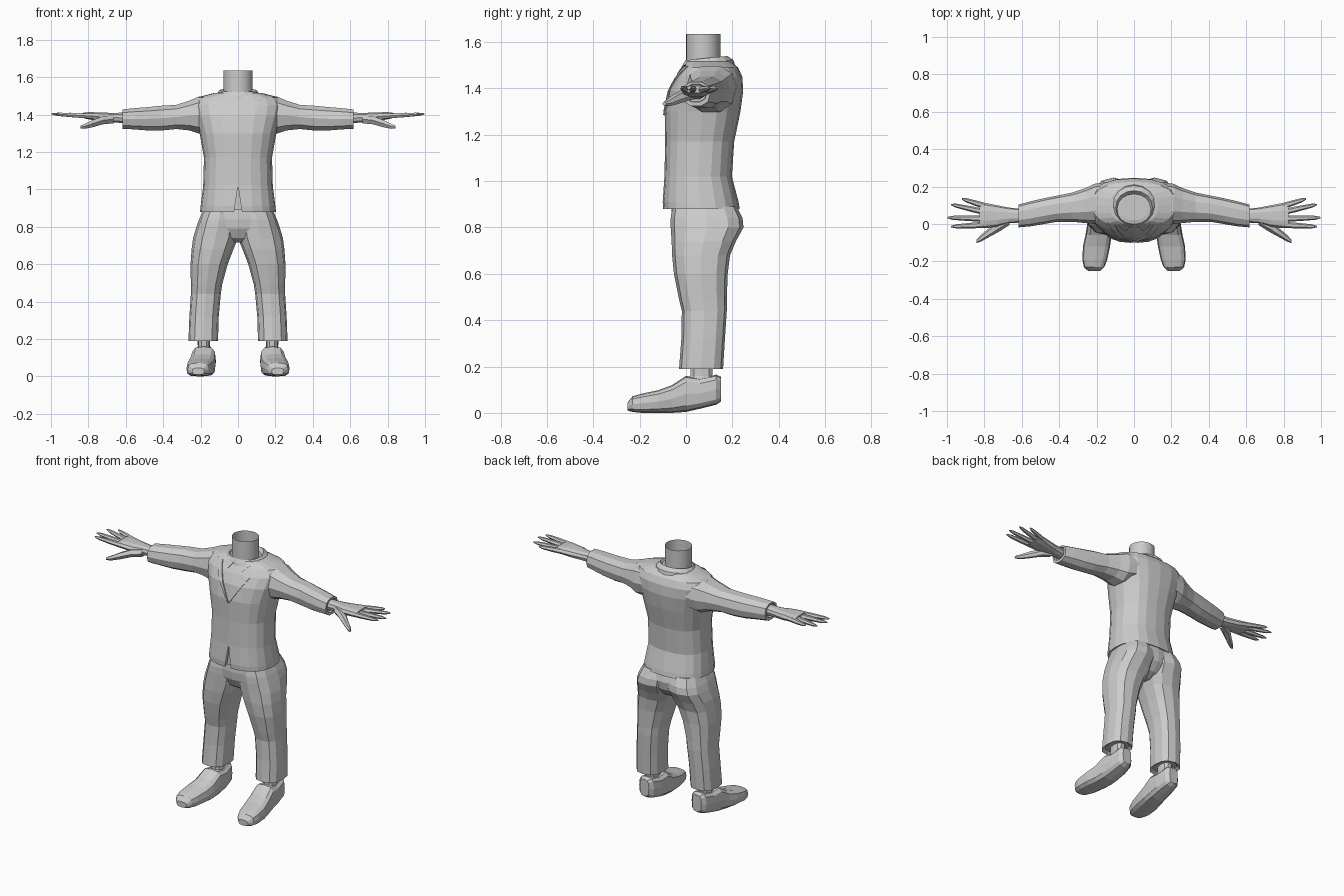
import bpy, bmesh, math
from mathutils import Vector
from mathutils.bvhtree import BVHTree

grey = bpy.data.materials.new("plain grey")
grey.diffuse_color = (0.6, 0.6, 0.6, 1)


def finish(name, bm, mirror=False):
    bmesh.ops.recalc_face_normals(bm, faces=bm.faces)
    me = bpy.data.meshes.new(name)
    bm.to_mesh(me)
    bm.free()
    me.materials.append(grey)
    ob = bpy.data.objects.new(name, me)
    bpy.context.collection.objects.link(ob)
    if mirror:
        ob.modifiers.new("Mirror", 'MIRROR').use_mirror_merge = False
    return ob


def loft(bm, axis, rings, n=12, p=0.8, caps=True, tilt=0.0):
    """Rings are (position, a0, a1, b0, b1) bounds of rounded-box sections."""
    loops = []
    for pos, a0, a1, b0, b1 in rings:
        loop = []
        for k in range(n):
            t = 2 * math.pi * k / n
            c, s = math.cos(t), math.sin(t)
            a = (a0 + a1) / 2 + (a1 - a0) / 2 * math.copysign(abs(c) ** p, c)
            b = (b0 + b1) / 2 + (b1 - b0) / 2 * math.copysign(abs(s) ** p, s)
            co = {'x': (pos, a, b), 'y': (a, pos, b),
                  'z': (a, b, pos + tilt * (b - 0.08))}[axis]
            loop.append(bm.verts.new(co))
        loops.append(loop)
    for lo, hi in zip(loops, loops[1:]):
        for k in range(n):
            j = (k + 1) % n
            bm.faces.new((lo[k], lo[j], hi[j], hi[k]))
    if caps:
        bm.faces.new(loops[0])
        bm.faces.new(loops[-1])


def lofted(name, axis, rings, mirror=False, **kw):
    bm = bmesh.new()
    loft(bm, axis, rings, **kw)
    return finish(name, bm, mirror)


def centred(rows):
    return [(z, -w, w, f, b) for z, w, f, b in rows]


# Jacket body
bm = bmesh.new()
loft(bm, 'z', centred([
    (0.895, 0.17, -0.07, 0.20), (0.88, 0.203, -0.10, 0.232),
    (0.91, 0.20, -0.102, 0.227), (1.02, 0.186, -0.093, 0.198),
    (1.17, 0.182, -0.09, 0.208), (1.30, 0.205, -0.092, 0.235),
    (1.39, 0.232, -0.075, 0.247), (1.45, 0.245, -0.045, 0.243),
    (1.49, 0.225, -0.015, 0.225), (1.515, 0.13, 0.0, 0.195),
    (1.52, 0.07, 0.02, 0.15)]), n=20, p=0.82)
bmesh.ops.recalc_face_normals(bm, faces=bm.faces)
surface = BVHTree.FromBMesh(bm)
jacket = finish("jacket_body", bm)

# Wedge opening at the jacket hem
bm = bmesh.new()
tri = [(-0.024, 0.86), (0.024, 0.86), (0, 1.02)]
f = [bm.verts.new((x, -0.2, z)) for x, z in tri]
b = [bm.verts.new((x, -0.08, z)) for x, z in tri]
bm.faces.new(f)
bm.faces.new(b)
for i in range(3):
    j = (i + 1) % 3
    bm.faces.new((f[i], f[j], b[j], b[i]))
cutter = finish("hem_cutter", bm)
cutter.hide_render = True
cutter.hide_set(True)
mod = jacket.modifiers.new("Hem opening", 'BOOLEAN')
mod.operation = 'DIFFERENCE'
mod.object = cutter


# Thin plates that follow the jacket front
def front_plate(name, edge, steps=8):
    bm = bmesh.new()
    rows = []
    for i in range(steps + 1):
        x0, x1, z = edge(i / steps)
        row = []
        for k in range(4):
            x = x0 + (x1 - x0) * k / 3
            hit = surface.ray_cast(Vector((x, -1, z)), Vector((0, 1, 0)))[0]
            row.append((bm.verts.new((x, hit.y - 0.007, z)),
                        bm.verts.new((x, hit.y + 0.002, z))))
        rows.append(row)
    for lo, hi in zip(rows, rows[1:]):
        for k in range(3):
            bm.faces.new((lo[k][0], lo[k + 1][0], hi[k + 1][0], hi[k][0]))
        for k in (0, 3):
            bm.faces.new((lo[k][0], lo[k][1], hi[k][1], hi[k][0]))
    finish(name, bm, True)


front_plate("lapel", lambda t: (0.001 + 0.1 * t, 0.006 + 0.1 * t + 0.035 * t,
                                1.285 + 0.21 * t))
front_plate("shirt_collar_tip", lambda t: (0.02 + 0.025 * (1 - t),
                                           0.05 + 0.035 * t, 1.465 + 0.035 * t), 3)

# Collar and neck tube
lofted("collar", 'z', centred([
    (1.475, 0.125, -0.025, 0.215), (1.51, 0.115, -0.015, 0.205),
    (1.53, 0.098, -0.002, 0.178), (1.50, 0.078, 0.0, 0.15)]),
    n=16, p=0.95, caps=False, tilt=0.1)
neck = lofted("neck", 'z', centred([(1.46, 0.078, 0.0, 0.148),
                                    (1.635, 0.078, 0.0, 0.148)]),
              n=24, p=1.0, caps=False)
for poly in neck.data.polygons:
    poly.use_smooth = True

# Sleeves with a slightly recessed cuff end
lofted("sleeve", 'x', [
    (0.14, 0.01, 0.225, 1.31, 1.505), (0.21, 0.0, 0.215, 1.295, 1.50),
    (0.26, 0.005, 0.192, 1.312, 1.478), (0.33, 0.012, 0.168, 1.32, 1.455),
    (0.41, 0.012, 0.152, 1.312, 1.45), (0.48, 0.0, 0.138, 1.312, 1.443),
    (0.55, -0.012, 0.122, 1.318, 1.437), (0.617, -0.018, 0.104, 1.322, 1.43),
    (0.618, -0.005, 0.09, 1.34, 1.42), (0.605, -0.002, 0.088, 1.342, 1.418)],
    True, n=10, p=0.85)

# Hands: palm, four fingers and a thumb
bm = bmesh.new()
loft(bm, 'x', [
    (0.60, 0.008, 0.08, 1.352, 1.412), (0.67, 0.004, 0.088, 1.358, 1.41),
    (0.73, -0.014, 0.10, 1.362, 1.412), (0.79, -0.022, 0.112, 1.372, 1.414),
    (0.825, -0.015, 0.105, 1.38, 1.412)], n=10)
for yb, xt, yt in [(0.094, 0.92, 0.134), (0.062, 0.978, 0.104),
                   (0.028, 0.998, 0.034), (-0.004, 0.978, -0.014)]:
    rings = []
    for t, r in [(0, 0.017), (0.45, 0.015), (0.85, 0.011), (1, 0.004)]:
        x, y, z = 0.79 + (xt - 0.79) * t, yb + (yt - yb) * t, 1.394 + 0.01 * t
        rings.append((x, y - r, y + r, z - r, z + r * 0.8))
    loft(bm, 'x', rings, n=6, p=1)
loft(bm, 'x', [
    (0.665, -0.005, 0.05, 1.35, 1.40), (0.72, -0.04, 0.03, 1.345, 1.395),
    (0.775, -0.07, -0.022, 1.33, 1.375), (0.82, -0.095, -0.06, 1.322, 1.352),
    (0.842, -0.102, -0.085, 1.326, 1.342)], n=6, p=1)
finish("hand", bm, True)

# Trousers: hip block and two legs
lofted("trouser_hips", 'z', centred([
    (0.715, 0.03, 0.0, 0.13), (0.74, 0.12, -0.035, 0.18),
    (0.79, 0.20, -0.06, 0.222), (0.84, 0.20, -0.065, 0.232),
    (0.90, 0.18, -0.06, 0.215)]), n=16)
lofted("trouser_leg", 'z', [
    (0.205, 0.125, 0.245, -0.01, 0.14), (0.19, 0.107, 0.265, -0.03, 0.16),
    (0.32, 0.103, 0.26, -0.02, 0.168), (0.44, 0.092, 0.252, -0.018, 0.176),
    (0.49, 0.085, 0.252, -0.03, 0.176), (0.60, 0.055, 0.254, -0.052, 0.18),
    (0.68, 0.024, 0.248, -0.06, 0.19), (0.74, 0.0, 0.24, -0.062, 0.215),
    (0.80, -0.005, 0.222, -0.066, 0.248), (0.84, -0.005, 0.208, -0.066, 0.244),
    (0.89, 0.0, 0.185, -0.058, 0.22)], True, n=12, p=0.78)

# Ankles and shoes
lofted("ankle", 'z', [(0.11, 0.14, 0.225, 0.0, 0.125), (0.16, 0.15, 0.215, 0.018, 0.115),
                      (0.25, 0.148, 0.217, 0.015, 0.12)], True, n=10)
lofted("shoe", 'y', [
    (0.152, 0.15, 0.212, 0.05, 0.155), (0.13, 0.13, 0.232, 0.035, 0.165),
    (0.06, 0.118, 0.243, 0.018, 0.15), (0.0, 0.118, 0.25, 0.004, 0.16),
    (-0.06, 0.12, 0.26, 0.0, 0.12), (-0.12, 0.128, 0.273, 0.0, 0.098),
    (-0.19, 0.143, 0.276, 0.0, 0.083), (-0.23, 0.158, 0.268, 0.004, 0.072),
    (-0.252, 0.18, 0.245, 0.01, 0.045)], True, n=12, p=0.62)
